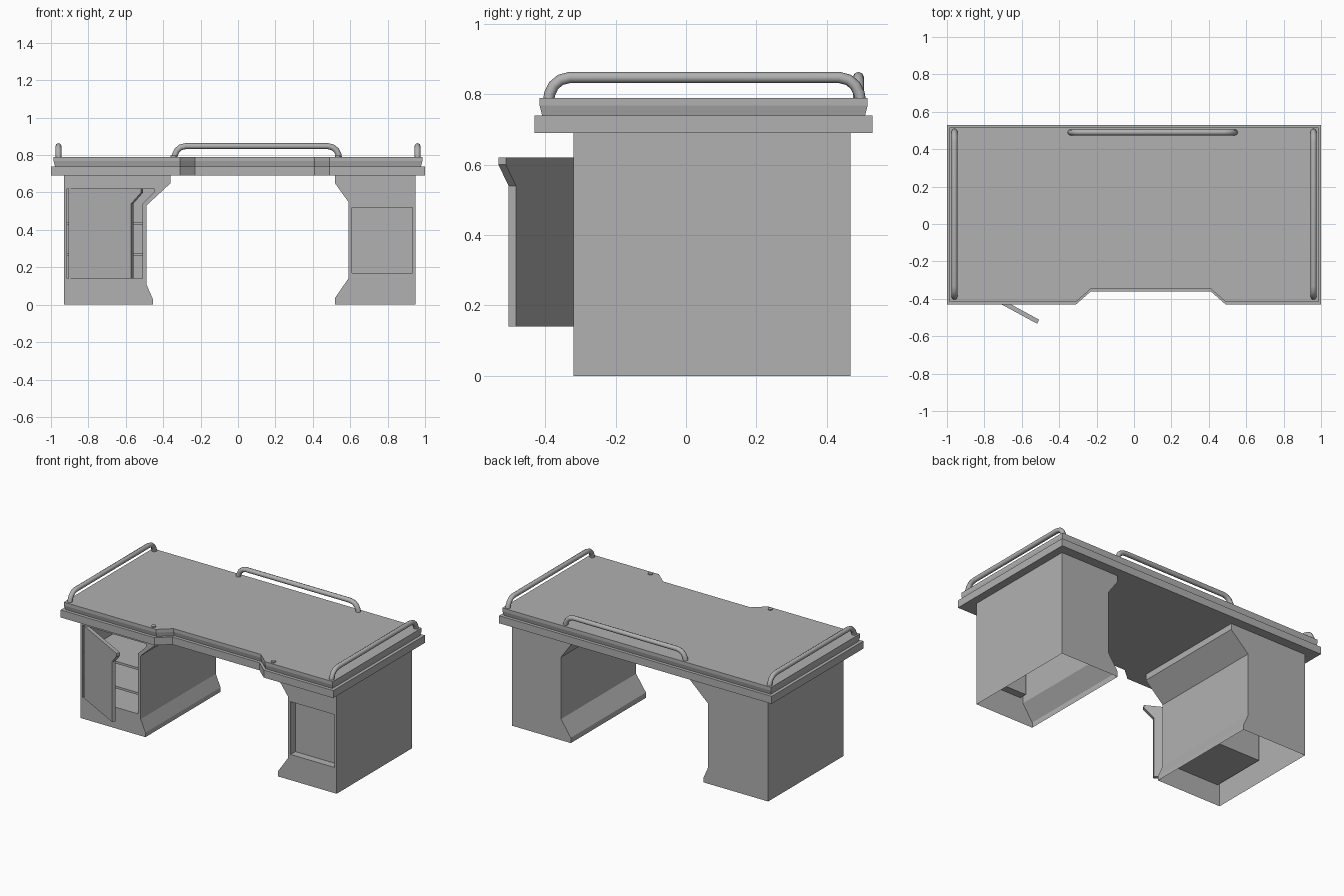
import bpy, bmesh, math
from mathutils import Matrix, Vector

if "Cube" in bpy.data.objects:
    bpy.data.objects.remove(bpy.data.objects["Cube"])

grey = bpy.data.materials.new("mid_grey")
grey.diffuse_color = (.44, .44, .44, 1)
grey.use_nodes = True
grey.node_tree.nodes["Principled BSDF"].inputs["Base Color"].default_value = grey.diffuse_color


def add_object(name, data):
    data.materials.append(grey)
    ob = bpy.data.objects.new(name, data)
    bpy.context.collection.objects.link(ob)
    return ob


def finish(bm, name):
    bmesh.ops.recalc_face_normals(bm, faces=bm.faces)
    me = bpy.data.meshes.new(name)
    bm.to_mesh(me)
    bm.free()
    return add_object(name, me)


def wall(bm, a, b, skip=()):
    n = len(a)
    for i in range(n):
        if i not in skip:
            j = (i + 1) % n
            bm.faces.new((a[i], a[j], b[j], b[i]))


def loop_xz(bm, pts, y):
    return [bm.verts.new((x, y, z)) for x, z in pts]


def prism(name, pts, y0, y1):
    bm = bmesh.new()
    a, b = loop_xz(bm, pts, y0), loop_xz(bm, pts, y1)
    wall(bm, a, b)
    bm.faces.new(a)
    bm.faces.new(b)
    return finish(bm, name)


# Desk top: one notched outline stacked through several inset levels
def desk_top():
    base = [(-1, -.43), (-.31, -.43), (-.23, -.36), (.41, -.36),
            (.49, -.43), (1, -.43), (1, .53), (-1, .53)]
    levels = [(0, .69), (0, .74), (.021, .74), (.014, .768), (.014, .79)]
    bm = bmesh.new()
    loops = []
    for o, z in levels:
        loops.append([bm.verts.new((x * (1 - o) if abs(x) == 1 else x,
                                    y + (o if y < 0 else -o), z)) for x, y in base])
    for a, b in zip(loops, loops[1:]):
        wall(bm, a, b)
    bm.faces.new(loops[0])
    bm.faces.new(loops[-1])
    return finish(bm, "desk_top")


# Pedestal: shell open at floor and top, with a recess sunk into the front
def pedestal(name, outer, hole, depth, front=-.32, back=.467):
    bm = bmesh.new()
    a, b = loop_xz(bm, outer, front), loop_xz(bm, outer, back)
    wall(bm, a, b, skip=(0, len(outer) - 2))
    bm.faces.new(b)
    h, r = loop_xz(bm, hole, front), loop_xz(bm, hole, front + depth)
    wall(bm, h, r)
    bm.faces.new(r)
    edges = []
    for lp in (a, h):
        for i, v in enumerate(lp):
            w = lp[(i + 1) % len(lp)]
            edges.append(bm.edges.get((v, w)) or bm.edges.new((v, w)))
    bmesh.ops.triangle_fill(bm, edges=edges, use_beauty=True, normal=Vector((0, -1, 0)))
    return finish(bm, name)


desk_top()
opening = [(-.915, .14), (-.51, .14), (-.51, .54), (-.45, .60), (-.45, .62), (-.915, .62)]
pedestal("left_pedestal",
         [(-.93, 0), (-.455, 0), (-.455, .03), (-.49, .11), (-.49, .53),
          (-.36, .65), (-.36, .69), (-.93, .69)], opening, .38)
pedestal("right_pedestal",
         [(.948, 0), (.518, 0), (.518, .035), (.59, .14), (.59, .55),
          (.518, .65), (.518, .69), (.948, .69)],
         [(.932, .17), (.61, .17), (.61, .52), (.932, .52)], .05)

# Shelves in the open cupboard
for i, z in enumerate((.26, .425)):
    prism(f"shelf_{i + 1}", [(-.915, z), (-.51, z), (-.51, z + .015), (-.915, z + .015)], -.31, .06)

# Cupboard door, swung open about its left edge
door = prism("cupboard_door", [(0, .14), (.38, .14), (.38, .54), (.44, .60),
                               (.44, .62), (0, .62)], 0, .024)
door.matrix_world = Matrix.Translation((-.905, -.323, 0)) @ Matrix.Rotation(math.radians(-28.5), 4, 'Z')


# Guard rails: bent tubes along both sides and the back
def rail(name, s0, s1, place):
    bend = [(0, .785), (.003, .803), (.014, .825), (.033, .841), (.06, .848)]
    path = [(s0 + d, z) for d, z in bend] + [(s1 - d, z) for d, z in reversed(bend)]
    cu = bpy.data.curves.new(name, 'CURVE')
    cu.dimensions = '3D'
    cu.bevel_depth = .016
    cu.bevel_resolution = 2
    cu.use_fill_caps = True
    sp = cu.splines.new('POLY')
    sp.points.add(len(path) - 1)
    for p, (s, z) in zip(sp.points, path):
        p.co = (*place(s, z), 1)
    sp.use_smooth = True
    add_object(name, cu)


rail("left_rail", -.39, .495, lambda s, z: (-.96, s, z))
rail("right_rail", -.39, .495, lambda s, z: (.96, s, z))
rail("back_rail", -.34, .54, lambda s, z: (s, .49, z))

# Small flat studs at the front edge
for side, x in (("left", -.345), ("right", .533)):
    bm = bmesh.new()
    bmesh.ops.create_cone(bm, cap_ends=True, segments=12, radius1=.015, radius2=.015,
                          depth=.014, matrix=Matrix.Translation((x, -.39, .79)))
    finish(bm, f"{side}_stud")
